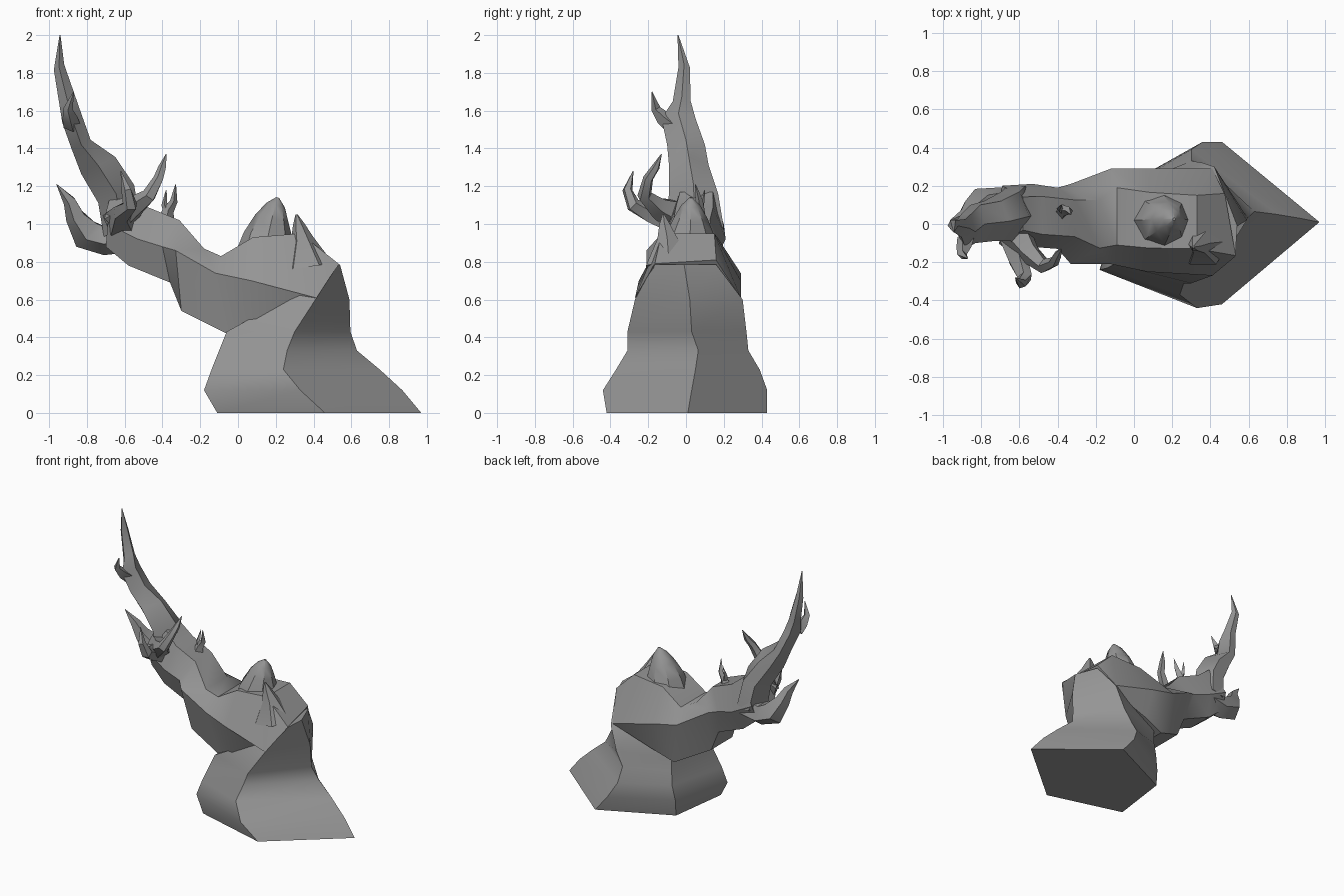
import bpy, bmesh, math
from mathutils import Vector

if "Cube" in bpy.data.objects:
    bpy.data.objects.remove(bpy.data.objects["Cube"])

bark = bpy.data.materials.new("grey_bark")
bark.use_nodes = True
bark.diffuse_color = (0.3, 0.3, 0.3, 1)
bark.node_tree.nodes["Principled BSDF"].inputs["Base Color"].default_value = (0.3, 0.3, 0.3, 1)


def loft(name, rings, angle=40):
    """Skin a list of equal-sized point rings and close both ends."""
    bm = bmesh.new()
    loops = [[bm.verts.new(point) for point in ring] for ring in rings]
    count = len(loops[0])
    for low, high in zip(loops, loops[1:]):
        for i in range(count):
            j = (i + 1) % count
            bm.faces.new((low[i], low[j], high[j], high[i]))
    bm.faces.new(list(reversed(loops[0])))
    bm.faces.new(loops[-1])
    bmesh.ops.remove_doubles(bm, verts=bm.verts, dist=0.0005)
    bmesh.ops.recalc_face_normals(bm, faces=bm.faces)
    mesh = bpy.data.meshes.new(name)
    bm.to_mesh(mesh)
    bm.free()
    mesh.materials.append(bark)
    obj = bpy.data.objects.new(name, mesh)
    bpy.context.collection.objects.link(obj)
    bpy.ops.object.select_all(action='DESELECT')
    obj.select_set(True)
    bpy.context.view_layer.objects.active = obj
    bpy.ops.object.shade_smooth_by_angle(angle=math.radians(angle))


def limb(name, path, sides=5):
    """Tapering limb; each path entry is a centre and a radius."""
    centres = [Vector(entry[:3]) for entry in path]
    rings = []
    for i, entry in enumerate(path):
        ahead = centres[min(i + 1, len(path) - 1)]
        behind = centres[max(i - 1, 0)]
        along = (ahead - behind).normalized()
        across = along.cross(Vector((0, 1, 0))).normalized()
        other = across.cross(along)
        ring = []
        for k in range(sides):
            turn = math.tau * k / sides
            offset = across * math.cos(turn) + other * math.sin(turn)
            ring.append(centres[i] + offset * entry[3])
        rings.append(ring)
    loft(name, rings)


def slabs(name, sections):
    """Upright limb from entries of height, left, right, front, back."""
    rings = []
    for z, left, right, front, back in sections:
        x, y = (left + right) / 2, (front + back) / 2
        lean = (right - left) * 0.25
        rings.append([(left, y, z - lean), (x, front, z), (right, y, z + lean),
                      (x + lean, back, z), (x - lean, back, z - lean / 2)])
    loft(name, rings)


# Trunk: five-cornered flared foot, narrow waist, flat shoulder
trunk = [
    (0, (.97, .01), (.46, .43), (-.05, .19), (-.11, -.26), (.46, -.42)),
    (.12, (.87, .03), (.36, .43), (-.05, .2), (-.18, -.24), (.33, -.44)),
    (.23, (.75, .05), (.3, .39), (-.03, .21), (-.14, -.23), (.24, -.37)),
    (.33, (.63, .065), (.3, .33), (-.02, .2), (-.1, -.21), (.26, -.31)),
    (.43, (.595, .03), (.36, .32), (-.02, .2), (-.06, -.19), (.3, -.31)),
    (.6, (.59, .02), (.42, .3), (.22, .22), (.25, -.21), (.41, -.27)),
    (.785, (.54, -.01), (.475, .16), (.35, .1), (.35, -.1), (.53, -.17)),
]
loft("trunk", [[(x, y, level[0]) for x, y in level[1:]] for level in trunk])

# Leaning branch: six-cornered sections given as (x, z) pairs for
# underside, side ridge and top, then the ridge front and back,
# then how much of the width the underside and the top take
leaning = [
    ((.4, .6), (.41, .61), (.33, .95), -.27, .29, .8, .5),
    ((.1, .48), (.07, .70), (.08, .93), -.25, .29, .84, .54),
    ((-.06, .42), (-.12, .74), (-.09, .83), -.21, .29, .75, .6),
    ((-.3, .54), (-.33, .86), (-.18, .87), -.21, .21, .6, .6),
    ((-.36, .69), (-.4, .88), (-.31, 1.02), -.13, .19, .6, .6),
    ((-.58, .78), (-.53, .92), (-.48, 1.09), -.12, .21, .6, .6),
    ((-.7, .88), (-.69, 1.0), (-.58, 1.17), -.09, .2, .6, .6),
]
# The shoulder end leans with its front corner further out
sections = [[(.4, -.15, .65), (.53, -.17, .78), (.532, -.165, .79),
             (.475, .16, .81), (.47, .165, .8), (.4, .15, .65)]]
for under, ridge, top, front, back, low, high in leaning:
    mid, half = (front + back) / 2, (back - front) / 2
    sections.append([
        (under[0], mid - half * low, under[1]), (ridge[0], front, ridge[1]),
        (top[0], mid - half * high, top[1]), (top[0], mid + half * high, top[1]),
        (ridge[0], back, ridge[1]), (under[0], mid + half * low, under[1])])
loft("leaning_branch", sections)

# Tall horn at the end of the branch
slabs("tall_horn", [
    (.98, -.71, -.52, -.11, .2),
    (1.16, -.74, -.55, -.09, .17),
    (1.31, -.83, -.65, -.09, .12),
    (1.42, -.88, -.78, -.1, .1),
    (1.56, -.93, -.83, -.13, .05),
    (1.65, -.945, -.86, -.07, .025),
    (1.83, -.975, -.92, -.04, .02),
    (2, -.945, -.94, -.045, -.04),
])
limb("horn_spur", [(-.88, -.07, 1.52, .045), (-.89, -.12, 1.56, .04),
                   (-.9, -.16, 1.61, .025), (-.87, -.18, 1.7, .002)], 4)

# Hooked prong on the outer side
limb("outer_prong", [(-.58, .1, .95, .1), (-.71, .11, .92, .085),
                     (-.8, .1, .95, .09), (-.86, .07, 1.04, .055),
                     (-.89, .04, 1.12, .036), (-.96, .02, 1.21, .002)])

# Curling twigs
limb("long_twig", [(-.63, -.04, 1.04, .1), (-.55, -.15, 1.09, .06),
                   (-.47, -.22, 1.15, .04), (-.42, -.2, 1.24, .028),
                   (-.4, -.16, 1.3, .022), (-.38, -.13, 1.37, .002)])
limb("curled_twig", [(-.62, -.05, 1.02, .1), (-.61, -.19, 1.06, .055),
                     (-.57, -.28, 1.1, .04), (-.59, -.31, 1.18, .028),
                     (-.62, -.28, 1.28, .002)])
limb("small_twig", [(-.39, .05, .97, .06), (-.37, .07, 1.07, .03),
                    (-.34, .07, 1.12, .02), (-.33, .05, 1.21, .002)], 4)
limb("small_twig_fork", [(-.37, .07, 1.06, .022), (-.39, .08, 1.1, .016),
                         (-.38, .1, 1.18, .002)], 4)

# Knots on the shoulder
limb("large_knot", [(.15, .02, .82, .17), (.16, .02, .94, .13),
                    (.18, .025, 1.03, .09), (.2, .025, 1.1, .05),
                    (.21, .025, 1.14, .008)], 8)
limb("small_knot", [(.36, -.09, .78, .14), (.34, -.1, .92, .06),
                    (.32, -.115, 1, .03), (.31, -.12, 1.05, .006)], 6)
